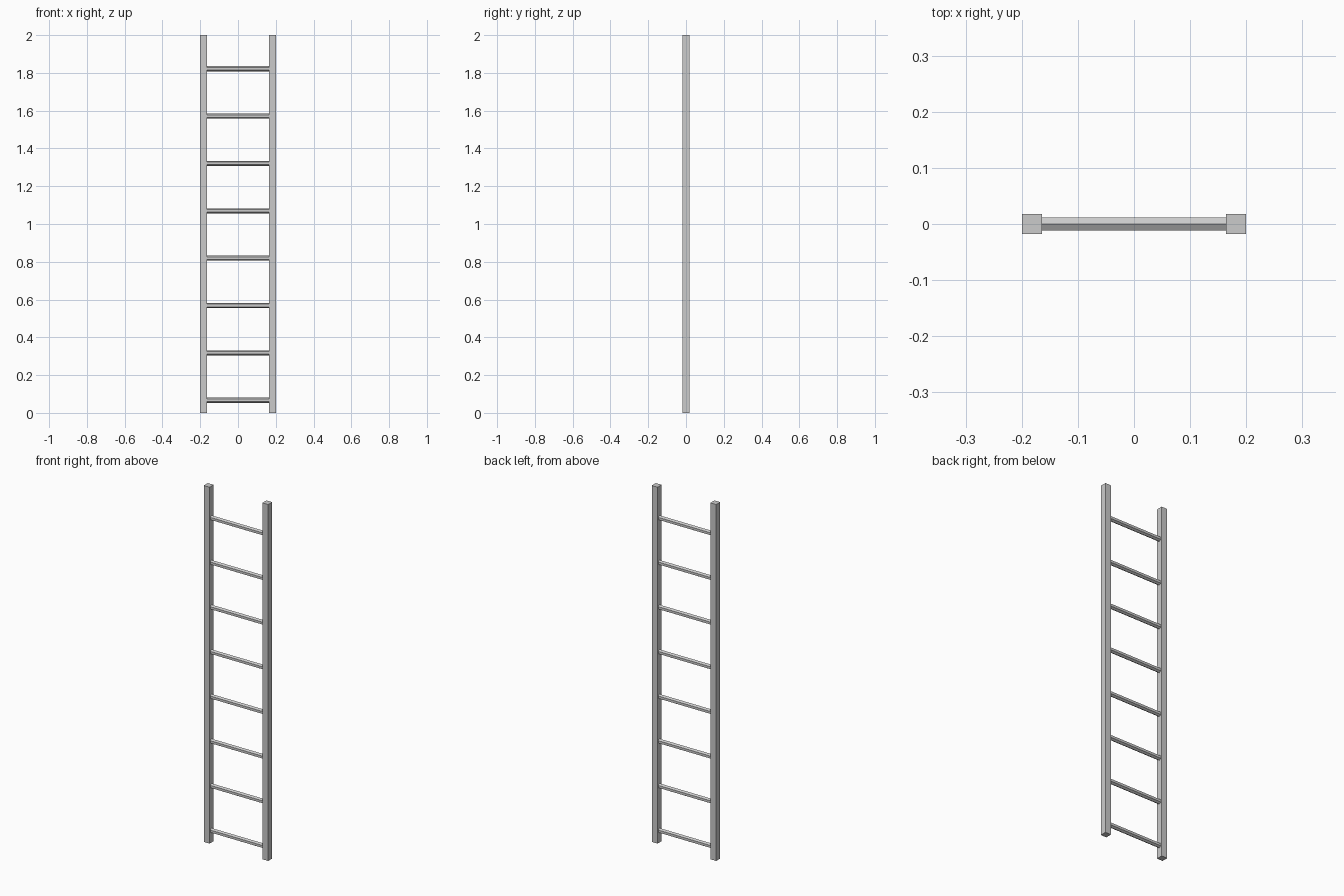
import bpy, math

if "Cube" in bpy.data.objects:
    bpy.data.objects.remove(bpy.data.objects["Cube"])

RAIL = 0.036      # square rail section
HALF_W = 0.2      # half the ladder width
HEIGHT = 2.0
RUNG_R = 0.0135


def rail(name, x):
    bpy.ops.mesh.primitive_cube_add(size=1, location=(x, 0, HEIGHT / 2))
    ob = bpy.context.object
    ob.name = name
    ob.scale = (RAIL, RAIL, HEIGHT)


def rung(name, z):
    # hexagonal bar with flat top, ends touching the rails' inner faces
    bpy.ops.mesh.primitive_cylinder_add(
        vertices=6, radius=RUNG_R, depth=2 * (HALF_W - RAIL) + 0.004,
        location=(0, 0, z), rotation=(0, math.pi / 2, 0))
    ob = bpy.context.object
    ob.name = name
    # turn the section so that corners point to front and back
    for v in ob.data.vertices:
        v.co.x, v.co.y = -v.co.y, v.co.x


# Side rails
for side, s in (("left", -1), ("right", 1)):
    rail(side + "_rail", s * (HALF_W - RAIL / 2))

# Rungs
for i in range(8):
    rung(f"rung_{i + 1}", 0.067 + 0.2507 * i)
